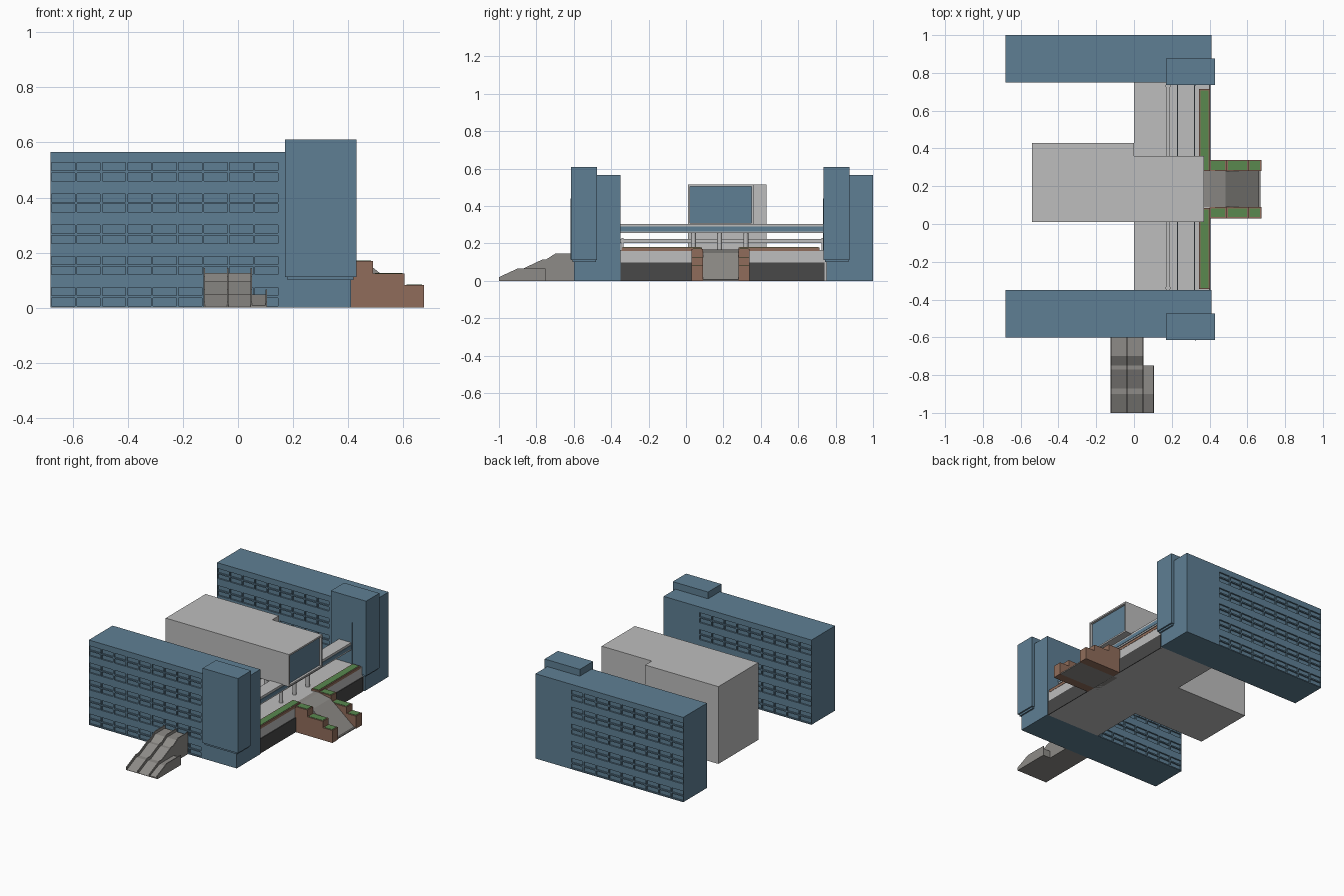
import bpy, bmesh
from mathutils import Vector

if "Cube" in bpy.data.objects:
    bpy.data.objects.remove(bpy.data.objects["Cube"])


def material(name, rgb):
    m = bpy.data.materials.new(name)
    m.use_nodes = True
    m.diffuse_color = (*rgb, 1)
    m.node_tree.nodes["Principled BSDF"].inputs["Base Color"].default_value = (*rgb, 1)
    return m


BLUE = material("slate blue", (0.113, 0.212, 0.296))
PALE = material("pale grey", (0.51, 0.51, 0.51))
STONE = material("stone grey", (0.27, 0.26, 0.245))
BRICK = material("brick brown", (0.28, 0.152, 0.104))
GRASS = material("grass green", (0.1, 0.25, 0.078))
DARK = material("charcoal", (0.065, 0.065, 0.065))


def finish(name, bm, *mats):
    mesh = bpy.data.meshes.new(name)
    bmesh.ops.recalc_face_normals(bm, faces=bm.faces)
    bm.to_mesh(mesh)
    bm.free()
    for m in mats:
        mesh.materials.append(m)
    ob = bpy.data.objects.new(name, mesh)
    bpy.context.collection.objects.link(ob)
    return ob


def box_mesh(x, y, z):
    bm = bmesh.new()
    bmesh.ops.create_cube(bm, size=1)
    for v in bm.verts:
        v.co = Vector([r[0] if c < 0 else r[1] for c, r in zip(v.co, (x, y, z))])
    return bm


def box(name, x, y, z, mat):
    return finish(name, box_mesh(x, y, z), mat)


def side_profile(name, points, lo, hi, axis, mat):
    """Extrude a (horizontal, z) outline along the other horizontal axis."""
    bm = bmesh.new()
    place = (lambda a, z: (lo, a, z)) if axis == "x" else (lambda a, z: (a, lo, z))
    face = bm.faces.new([bm.verts.new(place(*p)) for p in points])
    new = bmesh.ops.extrude_face_region(bm, geom=[face])["geom"]
    shift = (hi - lo, 0, 0) if axis == "x" else (0, hi - lo, 0)
    bmesh.ops.translate(bm, vec=shift, verts=[g for g in new if isinstance(g, bmesh.types.BMVert)])
    return finish(name, bm, mat)


# Window grid shared by both wings: nine columns, five paired rows
columns = [(-0.677 + 0.0923 * i, -0.5925 + 0.0923 * i) for i in range(9)]
rows = []
for i in range(5):
    for z in (0.007, 0.044):
        rows.append((z + 0.1135 * i, z + 0.029 + 0.1135 * i))


def wing(name, y):
    bm = box_mesh((-0.68, 0.41), (y, y + 0.25), (0, 0.565))
    cuts = [((c, 0, 0), (1, 0, 0)) for pair in columns for c in pair]
    cuts += [((0, 0, c), (0, 0, 1)) for pair in rows for c in pair]
    for co, no in cuts:
        geom = bm.verts[:] + bm.edges[:] + bm.faces[:]
        bmesh.ops.bisect_plane(bm, geom=geom, plane_co=co, plane_no=no)
    bm.normal_update()
    inside = lambda v, pairs: any(a < v < b for a, b in pairs)
    panes = []
    for f in bm.faces:
        c = f.calc_center_median()
        if abs(f.normal.y) > 0.9 and inside(c.x, columns) and inside(c.z, rows):
            panes.append(f)
    bmesh.ops.inset_individual(bm, faces=panes, thickness=0, depth=-0.01)
    # Merge the coplanar leftovers of the cutting
    bmesh.ops.dissolve_limit(bm, angle_limit=0.01, verts=bm.verts, edges=bm.edges)
    finish(name, bm, BLUE)


for side, y in (("front", -0.6), ("rear", 0.75)):
    wing(side + "_wing", y)
    box(side + "_stair_tower", (0.17, 0.43), (y - 0.015, y + 0.125), (0.112, 0.61), BLUE)
    box(side + "_tower_base", (0.18, 0.42), (y - 0.008, y + 0.12), (0.1, 0.112), BLUE)
    box(side + "_tower_fin", (0.322, 0.328), (y - 0.018, y), (0.115, 0.44), BLUE)

# Podium linking the wings
box("podium", (0, 0.4), (-0.35, 0.75), (0, 0.165), PALE)
box("podium_dark_band", (0.4, 0.405), (-0.35, 0.74), (0, 0.097), DARK)

# Central hall with projecting upper storey and recessed end window
box("hall", (-0.54, 0), (0.01, 0.43), (0, 0.515), PALE)
bm = box_mesh((0, 0.37), (0.01, 0.36), (0.3, 0.515))
bm.normal_update()
end = [f for f in bm.faces if f.normal.x > 0.9]
bmesh.ops.inset_individual(bm, faces=end, thickness=0.015)
bmesh.ops.inset_individual(bm, faces=end, thickness=0, depth=-0.015)
end[0].material_index = 1
finish("upper_hall", bm, PALE, BLUE)

# Covered bridge with a window band on each side
box("bridge", (0.23, 0.32), (-0.35, 0.75), (0.255, 0.305), PALE)
for name, x in (("inner", (0.227, 0.23)), ("outer", (0.32, 0.323))):
    box("bridge_window_" + name, x, (-0.35, 0.74), (0.265, 0.29), BLUE)

# Terrace rail and its end posts
box("terrace_rail", (0.17, 0.19), (-0.35, 0.75), (0.203, 0.223), PALE)
for name, y in (("front", -0.345), ("rear", 0.725)):
    box("rail_post_" + name, (0.168, 0.192), (y, y + 0.012), (0.165, 0.23), PALE)

# Columns beneath the upper hall
for i, y in enumerate((0.04, 0.18, 0.32)):
    for j, x in enumerate((0.18, 0.29)):
        bm = bmesh.new()
        bmesh.ops.create_cone(bm, cap_ends=True, segments=16, radius1=0.013, radius2=0.013, depth=0.136)
        bmesh.ops.translate(bm, vec=(x, y, 0.233), verts=bm.verts)
        ob = finish(f"column_{i}_{j}", bm, PALE)
        for p in ob.data.polygons:
            p.use_smooth = abs(p.normal.z) < 0.5


def planter(name, x, y, z):
    box(name, x, y, z, BRICK)
    b = 0.007
    box(name + "_grass", (x[0] + b, x[1] - b), (y[0] + b, y[1] - b), (z[1] - 0.002, z[1] + 0.002), GRASS)


# Terrace planters either side of the entrance
planter("planter_front", (0.345, 0.402), (-0.345, 0.085), (0.16, 0.178))
planter("planter_rear", (0.345, 0.402), (0.28, 0.715), (0.16, 0.178))

# Stepped planters flanking the entrance ramp
for side, y in (("front", (0.03, 0.09)), ("rear", (0.28, 0.34))):
    for i, (x0, x1, top) in enumerate(((0.4, 0.49, 0.17), (0.49, 0.605, 0.125), (0.605, 0.675, 0.083))):
        planter(f"step_planter_{side}_{i}", (x0, x1), y, (0, top))

# Entrance ramp
side_profile("entrance_ramp", [(0.37, 0), (0.67, 0), (0.67, 0.008), (0.66, 0.008), (0.485, 0.15),
             (0.4, 0.168), (0.37, 0.168)], 0.09, 0.28, "y", STONE)

# Front steps: sloped flights with landings, thin side walls and a lower side flight
flights = [(-0.6, 0.145), (-0.7, 0.145), (-0.75, 0.113), (-0.77, 0.113), (-0.87, 0.066),
           (-0.9, 0.066), (-1, 0.02)]
base = [(-1, 0), (-0.6, 0)]
side_profile("front_steps", [(y, z - 0.018) for y, z in flights] + base, -0.12, 0.045, "x", STONE)
for name, x in (("right", -0.125), ("middle", -0.04), ("left", 0.045)):
    side_profile("steps_wall_" + name, flights + base, x, x + 0.006, "x", STONE)
side_profile("side_steps", [(-0.75, 0.048), (-0.9, 0.048), (-1, 0.008), (-1, 0), (-0.75, 0)],
             0.05, 0.1, "x", STONE)
side_profile("side_steps_wall", [(-0.75, 0.066), (-0.9, 0.066), (-1, 0.02), (-1, 0), (-0.75, 0)],
             0.1, 0.106, "x", STONE)
